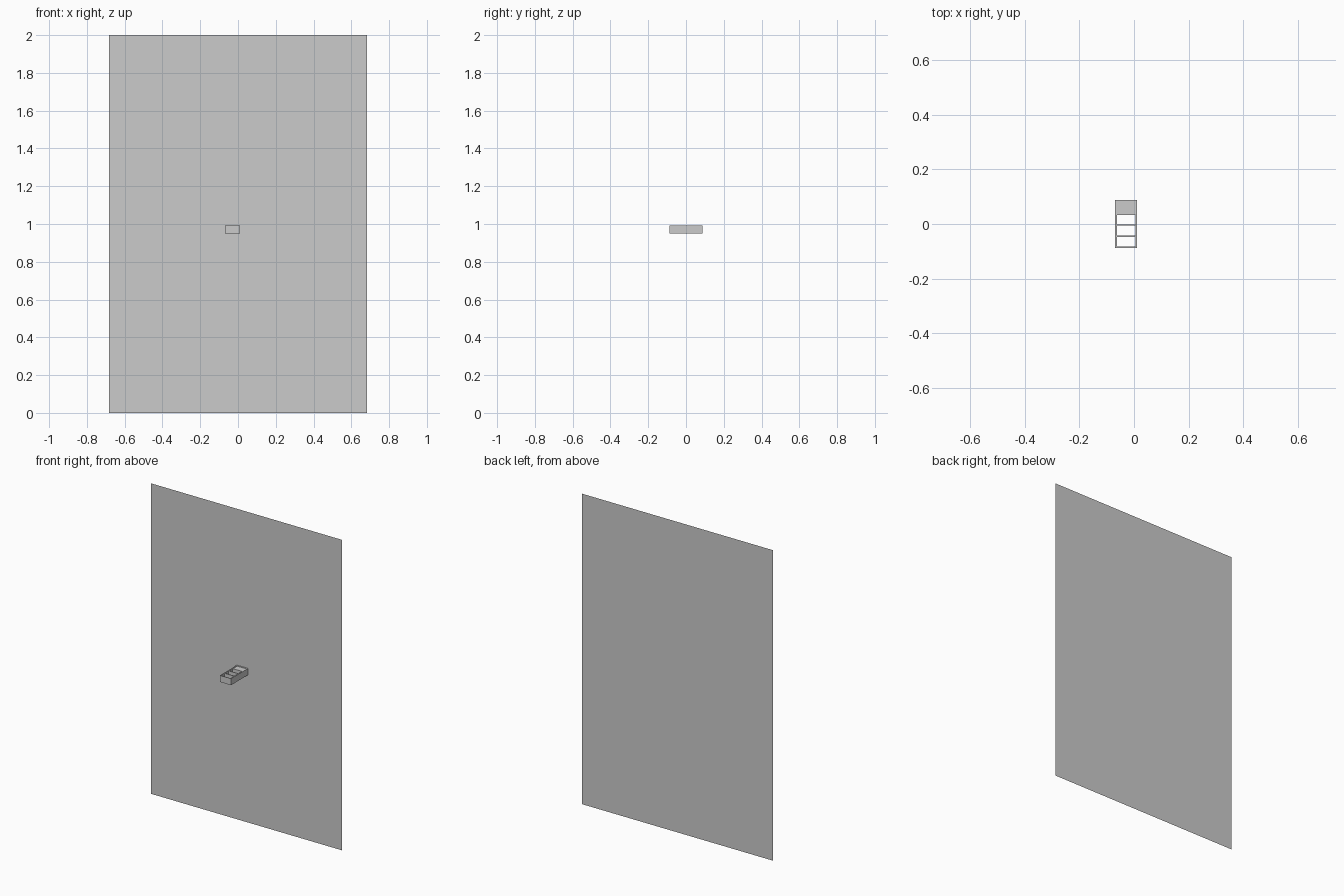
import bpy

if "Cube" in bpy.data.objects:
    bpy.data.objects.remove(bpy.data.objects["Cube"])


def box(name, x0, x1, y0, y1, z0, z1):
    bpy.ops.mesh.primitive_cube_add(size=1, location=((x0 + x1) / 2, (y0 + y1) / 2, (z0 + z1) / 2))
    ob = bpy.context.object
    ob.name = name
    ob.scale = (x1 - x0, y1 - y0, z1 - z0)
    return ob


HALF = 0.087           # half depth of the holder
Z0, Z1 = 0.951, 0.993  # holder height
X0, X1 = -0.069, 0.011
T = 0.006              # wall thickness

# Thin back sheet
bpy.ops.mesh.primitive_plane_add(size=1, location=(0, HALF, 1), rotation=(1.5707963, 0, 0))
sheet = bpy.context.object
sheet.name = "back_sheet"
sheet.scale = (1.364, 2, 1)

# Side rails
box("left_rail", X0, X0 + T, -HALF, HALF, Z0, Z1)
box("right_rail", X1 - T, X1, -HALF, HALF, Z0, Z1)

# Front wall, dividers and rear wall
for name, y, t in (("front_wall", -HALF, 0.004), ("divider_1", -0.047, 0.005),
                   ("divider_2", -0.006, 0.005), ("divider_3", 0.033, 0.005),
                   ("rear_wall", HALF - T, T)):
    box(name, X0 + T, X1 - T, y, y + t, Z0, Z1)

# Cover of the rear compartment
box("rear_cover", X0 + T, X1 - T, 0.038, HALF - T, Z1 - 0.010, Z1 - 0.003)
